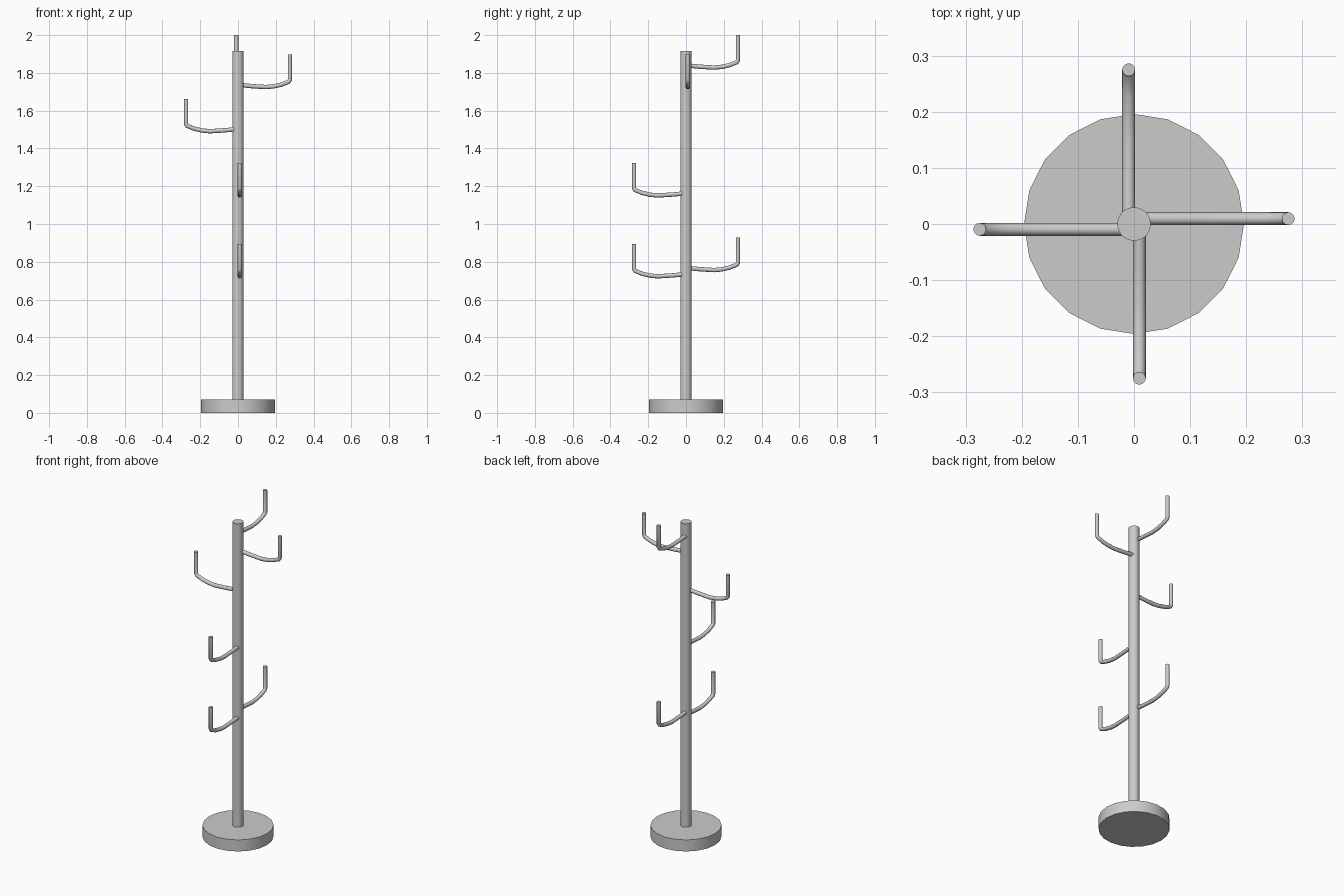
import bpy
import math

if "Cube" in bpy.data.objects:
    bpy.data.objects.remove(bpy.data.objects["Cube"])


def cylinder(name, radius, z0, z1, sides):
    bpy.ops.mesh.primitive_cylinder_add(vertices=sides, radius=radius, depth=z1 - z0,
                                        location=(0, 0, (z0 + z1) / 2),
                                        rotation=(0, 0, math.pi / 2))
    obj = bpy.context.object
    obj.name = name
    bpy.ops.object.shade_smooth_by_angle(angle=math.radians(30))
    return obj


# round foot and upright pole
cylinder("base", 0.196, 0.0, 0.07, 20)
cylinder("pole", 0.03, 0.06, 1.915, 20)

# hook centre line: (distance from pole axis, height below the tip)
PATH = [(0.01, -0.161), (0.07, -0.167), (0.15, -0.172), (0.19, -0.168),
        (0.23, -0.159), (0.268, -0.144), (0.275, -0.134), (0.275, 0.0)]


def hook(name, angle, tip_z):
    curve = bpy.data.curves.new(name, 'CURVE')
    curve.dimensions = '3D'
    curve.bevel_depth = 0.0115
    curve.bevel_resolution = 4
    curve.use_fill_caps = True
    spline = curve.splines.new('POLY')
    spline.points.add(len(PATH) - 1)
    for point, (r, z) in zip(spline.points, PATH):
        point.co = (r, 0.0095, z, 1)  # arms sit slightly off the pole axis
    obj = bpy.data.objects.new(name, curve)
    bpy.context.collection.objects.link(obj)
    obj.location.z = tip_z
    obj.rotation_euler.z = math.radians(angle)
    bpy.ops.object.select_all(action='DESELECT')
    obj.select_set(True)
    bpy.context.view_layer.objects.active = obj
    bpy.ops.object.convert(target='MESH')
    bpy.ops.object.shade_smooth_by_angle(angle=math.radians(35))


# six hooks spiralling down the pole: (direction in degrees, tip height)
HOOKS = [(90, 2.0), (0, 1.897), (180, 1.663), (270, 1.323), (90, 0.928), (270, 0.895)]
for i, (angle, tip_z) in enumerate(HOOKS, 1):
    hook(f"hook_{i}", angle, tip_z)
